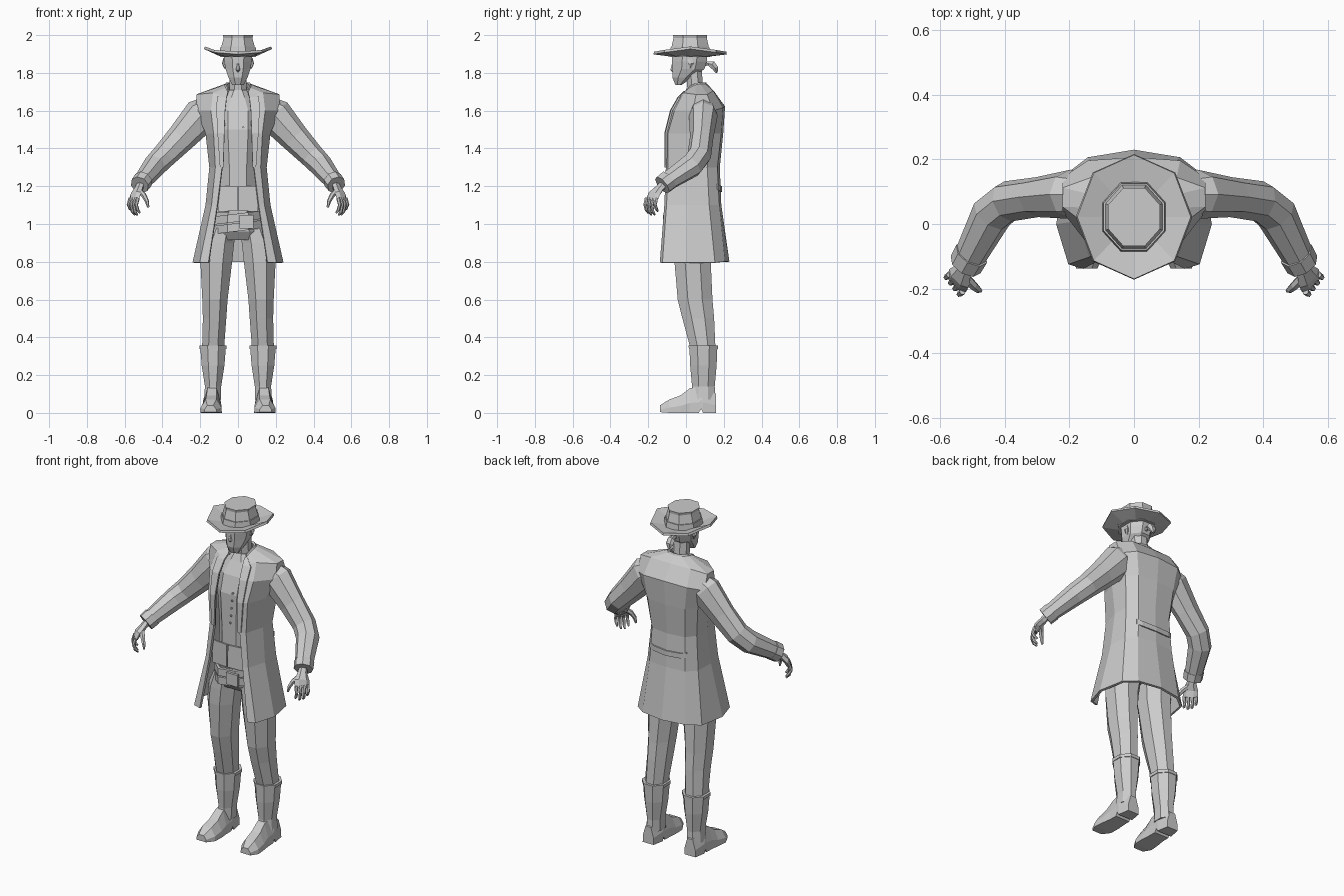
import bpy, bmesh
from math import sin, cos, pi
from mathutils import Vector


def loft(name, rings, closed=True, caps=True, mirror=False, thick=0):
    """Skin a list of equal-length point rings; optional mirror and shell."""
    bm = bmesh.new()
    rows = [[bm.verts.new(p) for p in r] for r in rings]
    n = len(rows[0])
    for a, b in zip(rows, rows[1:]):
        for i in range(n if closed else n - 1):
            j = (i + 1) % n
            bm.faces.new((a[i], a[j], b[j], b[i]))
    if closed and caps:
        bm.faces.new(rows[0][::-1])
        bm.faces.new(rows[-1])
    bmesh.ops.recalc_face_normals(bm, faces=bm.faces)
    me = bpy.data.meshes.new(name)
    bm.to_mesh(me)
    bm.free()
    ob = bpy.data.objects.new(name, me)
    bpy.context.collection.objects.link(ob)
    if mirror:
        m = ob.modifiers.new("mirror", 'MIRROR')
        m.use_clip = True
    if thick:
        s = ob.modifiers.new("shell", 'SOLIDIFY')
        s.thickness = thick
        s.offset = 0
    return ob


def oval(z, cx, cy, rx, ry, n=8, flat=True):
    """Horizontal n-sided ring; flat puts sides, not corners, on the axes."""
    k = 1 / cos(pi / n) if flat else 1
    o = 0.5 if flat else 0
    return [(cx + rx * k * cos(2 * pi * (i + o) / n),
             cy + ry * k * sin(2 * pi * (i + o) / n), z) for i in range(n)]


def stack(name, rows, flat=True, **kw):
    return loft(name, [oval(*r, flat=flat) for r in rows], **kw)


def tube(name, path, radii, ref, n=8, mirror=True):
    """Tube along a path; radii are (along ref, across ref)."""
    pts = [Vector(p) for p in path]
    rings = []
    for i, p in enumerate(pts):
        d = (pts[min(i + 1, len(pts) - 1)] - pts[max(i - 1, 0)]).normalized()
        a = Vector(ref)
        a = (a - a.dot(d) * d).normalized()
        b = d.cross(a)
        ra, rb = radii[i]
        rings.append([p + a * ra * cos(2 * pi * k / n) + b * rb * sin(2 * pi * k / n)
                      for k in range(n)])
    return loft(name, rings, mirror=mirror)


def box(name, c, s, mirror=False):
    x, y, z = (v / 2 for v in s)
    q = ((-x, -y), (x, -y), (x, y), (-x, y))
    return loft(name, [[(c[0] + u, c[1] + v, c[2] + w) for u, v in q] for w in (-z, z)],
                mirror=mirror)


# Hat: curled octagonal brim, crown and band
cy = 0.022
rim = oval(1.91, 0, cy, 0.178, 0.193, flat=False)
rim = [(x, y, 1.905 + 0.028 * (abs(x) / 0.178) ** 3) for x, y, z in rim]
inner = oval(1.893, 0, cy, 0.09, 0.1, flat=False)
loft("hat_brim", [inner, rim], caps=False, thick=0.014)
stack("hat_crown", [(1.885, 0, cy, .094, .104), (1.94, 0, cy, .088, .098),
                    (1.985, 0, cy, .076, .088), (2.0, 0, cy, .08, .09)], flat=True)
stack("hat_band", [(1.895, 0, cy, .099, .108), (1.935, 0, cy, .094, .103)])

# Head, neck and tied hair
stack("head", [(1.735, 0, -.04, .03, .016), (1.775, 0, -.02, .05, .052),
               (1.82, 0, .012, .066, .085), (1.86, 0, .018, .073, .092),
               (1.91, 0, .02, .075, .094)])
stack("neck", [(1.64, 0, .06, .06, .05), (1.71, 0, .05, .046, .042), (1.83, 0, .04, .046, .042)])
tube("nose", [(0, -.068, 1.855), (0, -.074, 1.815), (0, -.064, 1.805)],
     [(.006, .006), (.011, .01), (.007, .006)], (1, 0, 0), 6, False)
tube("ear", [(.072, .02, 1.875), (.077, .028, 1.85), (.068, .022, 1.825)],
     [(.006, .012), (.008, .016), (.005, .007)], (1, 0, 0), 6)
tube("ponytail", [(0, .09, 1.845), (0, .118, 1.85), (0, .138, 1.845), (0, .155, 1.825), (0, .163, 1.8)],
     [(.014, .014), (.011, .011), (.024, .022), (.023, .018), (.008, .006)], (1, 0, 0), 6, False)

# Waistcoat with buttons
stack("waistcoat", [(1.03, 0, .03, .118, .118), (1.15, 0, .028, .112, .112),
                    (1.3, 0, .03, .11, .116), (1.5, 0, .04, .13, .128),
                    (1.6, 0, .045, .13, .105), (1.67, 0, .05, .085, .07), (1.71, 0, .05, .052, .05)])
for i in range(5):
    tube("waistcoat_button", [(.012 + .004 * i, -.078, 1.33 + .045 * i), (.012 + .004 * i, -.094, 1.33 + .045 * i)],
         [(.006, .006)] * 2, (1, 0, 0), 6, False)
for s in (-1, 1):
    loft("waistcoat_point", [[(s * .003, -.096, 1.2), (s * .11, -.083, 1.2)],
                             [(s * .003, -.1, 1.07), (s * .105, -.085, 1.065)]],
         closed=False, thick=.01)

# Long coat: half outline from front edge to back centre, mirrored
coat = [
    [(.058, .0, 1.70), (.064, .02, 1.715), (.07, .05, 1.73), (.068, .075, 1.735), (.045, .1, 1.735), (0, .108, 1.735)],
    [(.066, -.03, 1.67), (.13, -.01, 1.69), (.215, .055, 1.682), (.215, .11, 1.682), (.13, .14, 1.70), (0, .142, 1.70)],
    [(.074, -.07, 1.6), (.14, -.055, 1.6), (.215, .04, 1.6), (.215, .14, 1.6), (.14, .19, 1.615), (0, .2, 1.62)],
    [(.078, -.1, 1.48), (.125, -.09, 1.48), (.165, .02, 1.48), (.165, .13, 1.48), (.12, .18, 1.48), (0, .19, 1.48)],
    [(.083, -.1, 1.3), (.115, -.09, 1.3), (.145, .02, 1.3), (.143, .11, 1.3), (.105, .16, 1.3), (0, .172, 1.3)],
    [(.108, -.108, 1.1), (.135, -.098, 1.1), (.165, .01, 1.1), (.16, .12, 1.1), (.115, .17, 1.1), (0, .18, 1.1)],
    [(.155, -.132, .795), (.198, -.12, .795), (.234, .0, .795), (.206, .15, .795), (.14, .2, .8), (0, .223, .8)],
]
loft("coat", coat, closed=False, mirror=True, thick=.014)

# Lapels and coat collar
edge = [Vector(r[0]) for r in coat[:5]]
loft("lapel", [[p + Vector((-.006, -.01, 0)), p + Vector((w, -.006, 0))]
               for p, w in zip(edge, (.012, .045, .04, .03, .012))],
     closed=False, mirror=True, thick=.01)
loft("coat_collar", [[(x * 1.04, y * 1.04 - .002, z - .012) for x, y, z in coat[0]],
                     [(x * .86, y * .9 + .004, z + .012) for x, y, z in coat[0]]],
     closed=False, mirror=True, thick=.012)
# Back waist strap and skirt seam
loft("back_strap", [[(.12, .165, z + .012), (.09, .178, z + .004), (0, .187, z)] for z in (1.2, 1.17)],
     closed=False, mirror=True, thick=.008)

# Sleeves with elbow bend and cuffs
tube("sleeve", [(.14, .09, 1.61), (.195, .092, 1.575), (.30, .083, 1.457), (.39, .07, 1.362),
                (.44, .03, 1.31), (.515, -.115, 1.215)],
     [(.065, .075), (.076, .095), (.062, .078), (.064, .066), (.066, .062), (.05, .046)], (0, 1, 0))
tube("cuff", [(.502, -.092, 1.232), (.521, -.126, 1.206)],
     [(.057, .053), (.055, .051)], (0, 1, 0))

# Hands
k = Vector((.61, .79, 0))
nrm = Vector((.79, -.61, 0))
tube("palm", [(.513, -.112, 1.217), (.525, -.14, 1.188), (.541, -.168, 1.16), (.55, -.182, 1.125)],
     [(.024, .02), (.027, .019), (.042, .018), (.04, .013)], k, 6)
for i, drop in enumerate((0, .012, .01, -.008)):
    b = Vector((.55, -.183, 1.137)) + k * (-.033 + .022 * i)
    tube("finger", [b, b + nrm * .012 - Vector((0, 0, .035)),
                    b + nrm * .002 - Vector((0, 0, .062 + drop)),
                    b - nrm * .014 - Vector((0, 0, .078 + drop))],
         [(.010, .010), (.0095, .010), (.0085, .009), (.005, .005)], k, 6)
tube("thumb", [(.522, -.165, 1.175), (.497, -.19, 1.15), (.482, -.203, 1.12), (.475, -.207, 1.088)],
     [(.014, .016), (.014, .014), (.011, .011), (.006, .006)], k, 6)

# Trousers
stack("trouser_hips", [(.915, 0, .04, .13, .085), (.96, 0, .035, .145, .115), (1.06, 0, .03, .128, .122)])
stack("trouser_leg", [(.98, .085, .04, .07, .1), (.9, .105, .04, .085, .102), (.8, .115, .035, .084, .096),
                      (.6, .122, .048, .067, .092), (.5, .124, .065, .062, .084),
                      (.34, .132, .09, .058, .066)], mirror=False).modifiers.new("mirror", 'MIRROR')

# Slanted belt with buckle
def slant(r):
    return [(x, y, z + .12 * x) for x, y, z in r]
for nm, z in (("belt_upper", 1.035), ("belt_lower", .985)):
    loft(nm, [slant(oval(z + d, 0, .028, .137, .137)) for d in (-.023, .02)])
box("belt_buckle", (.045, -.115, 1.012), (.075, .016, .07))

# Boots: shaft, turned top edge and shaped foot with heel notch
boot = [(.35, .132, .092, .068, .074), (.25, .132, .092, .06, .07),
        (.14, .132, .092, .043, .06), (.07, .135, .09, .045, .066)]
for nm, rows in (("boot_shaft", boot),
                 ("boot_top", [(.338, .132, .092, .071, .077), (.356, .132, .092, .072, .078)])):
    stack(nm, rows).modifiers.new("mirror", 'MIRROR')
foot = []
for y, w, zb, zt in ((.16, .036, 0, .1), (.09, .048, 0, .14), (.08, .047, .022, .14), (.068, .047, .0, .14),
                     (.02, .048, 0, .13), (-.03, .054, 0, .092), (-.09, .056, 0, .07), (-.138, .032, .004, .04)):
    cx = .138 + .06 * max(0, -y)
    foot.append([(cx + u * w, y, zb + v * (zt - zb)) for u, v in
                 ((-1, 0), (1, 0), (.98, .4), (.5, 1), (-.5, 1), (-.98, .4))])
loft("boot_foot", foot, mirror=True)
